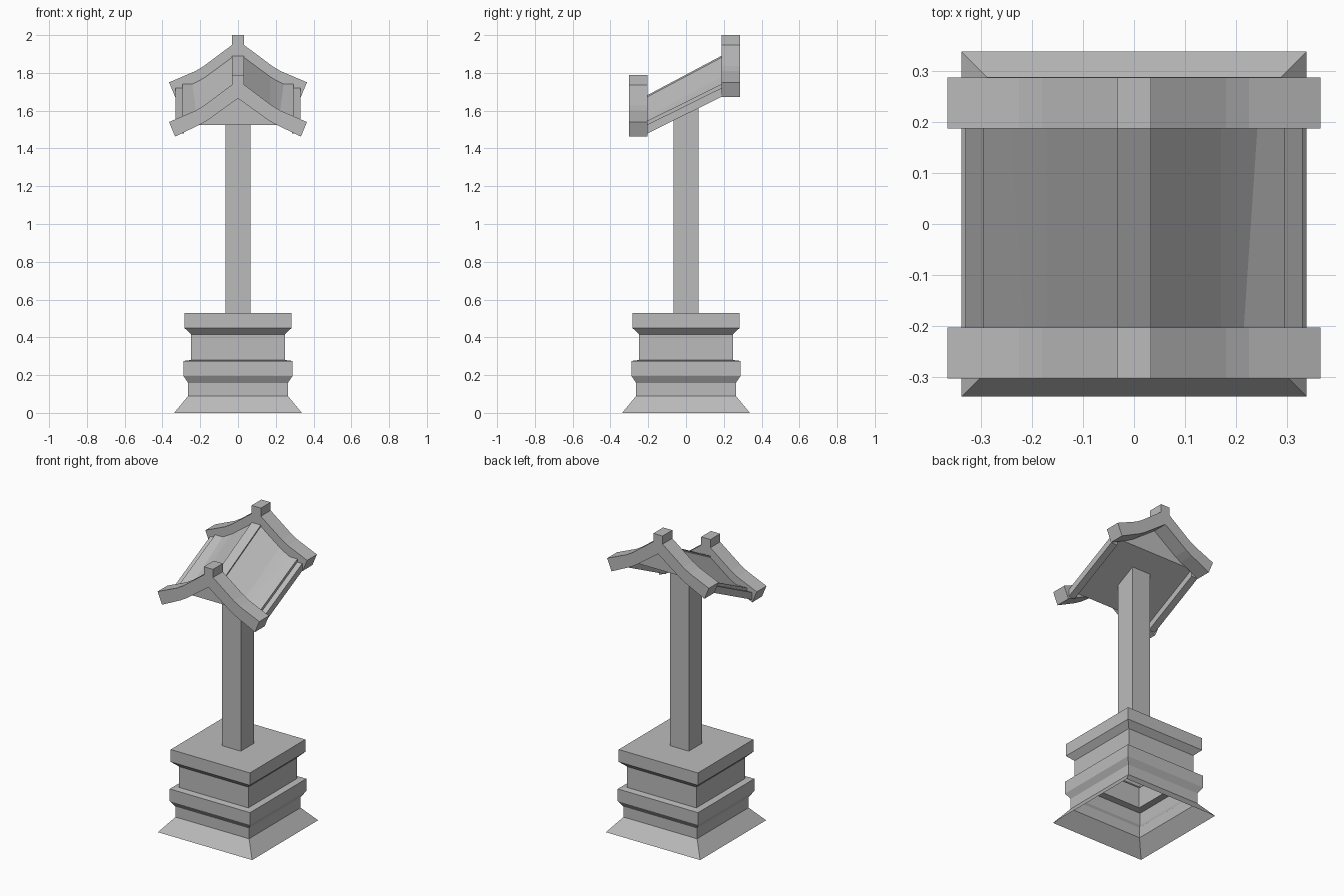
import bpy

old = bpy.data.objects.get("Cube")
if old:
    bpy.data.objects.remove(old, do_unlink=True)

stone = bpy.data.materials.new("grey stone")
stone.use_nodes = True
colour = (0.5, 0.5, 0.5, 1)
stone.diffuse_color = colour
stone.node_tree.nodes["Principled BSDF"].inputs["Base Color"].default_value = colour


def loft(name, rings, cap_start=True, cap_end=True):
    """Join equal closed rings of points into one object."""
    n = len(rings[0])
    verts = [p for ring in rings for p in ring]
    faces = []
    for r in range(len(rings) - 1):
        a, b = r * n, (r + 1) * n
        for i in range(n):
            j = (i + 1) % n
            faces.append((a + i, a + j, b + j, b + i))
    if cap_start:
        faces.append(tuple(reversed(range(n))))
    if cap_end:
        faces.append(tuple(range(len(verts) - n, len(verts))))
    mesh = bpy.data.meshes.new(name)
    mesh.from_pydata(verts, [], faces)
    mesh.materials.append(stone)
    obj = bpy.data.objects.new(name, mesh)
    bpy.context.collection.objects.link(obj)
    return obj


def square(half, z):
    return [(-half, -half, z), (half, -half, z), (half, half, z), (-half, half, z)]


def extrude_y(name, profile, y0, y1, z0=0.0, z1=0.0):
    """Sweep an x-z outline from y0 to y1, lifting it from z0 to z1."""
    return loft(name, [[(x, y0, z + z0) for x, z in profile],
                       [(x, y1, z + z1) for x, z in profile]])


def rectangle(x0, x1, z0, z1):
    return [(x0, z0), (x1, z0), (x1, z1), (x0, z1)]


def mirrored(half):
    """Complete an outline given for x >= 0, running from bottom to top."""
    return half + [(-x, z) for x, z in reversed(half) if x > 0]


# Moulded hollow pedestal, open underneath
steps = [(0.338, 0), (0.264, 0.09), (0.264, 0.158), (0.288, 0.195), (0.288, 0.275),
         (0.248, 0.28), (0.248, 0.415), (0.284, 0.45), (0.284, 0.53)]
loft("pedestal", [square(h, z) for h, z in steps], cap_start=False)

# Post, its top cut to the slope of the board
post = loft("post", [square(0.067, 0.53), square(0.067, 1.63)])
for v in post.data.vertices:
    if v.co.z > 1:
        v.co.z += v.co.y * 0.5

# Curved gable beams with square ridge caps
FRONT, BACK = -0.203, 0.187
beam = mirrored([(0, 1.665), (0.16, 1.55), (0.2, 1.527), (0.333, 1.463),
                 (0.365, 1.54), (0.225, 1.6), (0.18, 1.627), (0.033, 1.737), (0, 1.745)])
for side, y0, y1, lift in (("front", FRONT - 0.1, FRONT, 0), ("back", BACK, BACK + 0.1, 0.21)):
    extrude_y(side + "_gable_beam", beam, y0, y1, lift, lift)
    extrude_y(side + "_ridge_cap", rectangle(-0.033, 0.033, 1.72, 1.79), y0, y1, lift, lift)

# Sloping board and the rails below its sides
extrude_y("sloping_board", rectangle(-0.295, 0.295, 1.525, 1.547), FRONT, BACK, 0, 0.193)
for side, x0, x1 in (("left", 0.285, 0.33), ("right", -0.33, -0.285)):
    extrude_y(side + "_rail", rectangle(x0, x1, 1.48, 1.527), FRONT, BACK, 0, 0.193)

# Curved roof with a flat ridge strip
roof = mirrored([(0.22, 1.54), (0.2, 1.555), (0.17, 1.573), (0.033, 1.674), (0.033, 1.683)])
lower = mirrored([(0.255, 1.526), (0.2, 1.555), (0.17, 1.573), (0.033, 1.674), (0.033, 1.683)])
extrude_y("roof", lower, FRONT, BACK, 0, 0.207)
